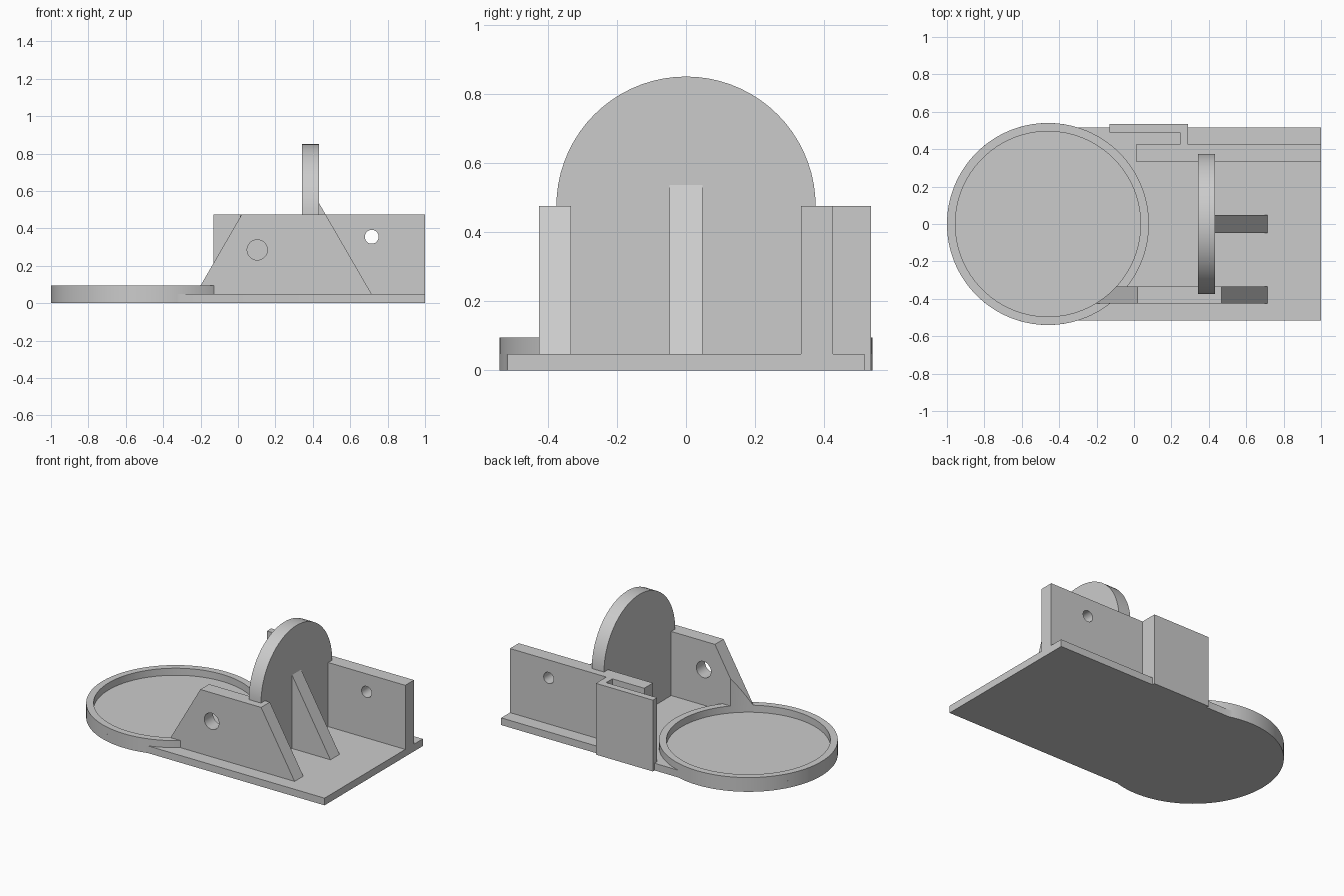
import bpy, bmesh
from math import sin, cos, acos, tau, pi

cube = bpy.data.objects.get("Cube")
if cube:
    bpy.data.objects.remove(cube, do_unlink=True)

grey = bpy.data.materials.new("plain_grey")
grey.use_nodes = True
grey.diffuse_color = (0.6, 0.6, 0.6, 1)
grey.node_tree.nodes["Principled BSDF"].inputs["Base Color"].default_value = grey.diffuse_color

# Shared dimensions
FLOOR, TOP = 0.048, 0.475
DISH_X, DISH_R, DISH_INNER = -0.46, 0.54, 0.495
HALF_Y = 0.517
WALL_IN, WALL_OUT = 0.333, 0.425


def arc(cx, cy, r, start, end, steps):
    return [(cx + r * cos(start + (end - start) * i / steps),
             cy + r * sin(start + (end - start) * i / steps)) for i in range(steps + 1)]


def circle(cx, cy, r, steps):
    return arc(cx, cy, r, 0, tau, steps)[:-1]


def prism(name, outline, axis, low, high):
    """Extrude a 2D outline along the named axis."""
    place = {"x": lambda a, b, d: (d, a, b),
             "y": lambda a, b, d: (a, d, b),
             "z": lambda a, b, d: (a, b, d)}[axis]
    bm = bmesh.new()
    face = bm.faces.new([bm.verts.new(place(a, b, low)) for a, b in outline])
    new = bmesh.ops.extrude_face_region(bm, geom=[face])["geom"]
    move = place(0, 0, high - low)
    bmesh.ops.translate(bm, vec=move, verts=[v for v in new if isinstance(v, bmesh.types.BMVert)])
    bmesh.ops.recalc_face_normals(bm, faces=bm.faces)
    mesh = bpy.data.meshes.new(name)
    bm.to_mesh(mesh)
    bm.free()
    mesh.materials.append(grey)
    obj = bpy.data.objects.new(name, mesh)
    bpy.context.collection.objects.link(obj)
    return obj


def cut(obj, cutter):
    """Subtract the cutter, bake the result and discard the cutter."""
    cutter.hide_render = True
    mod = obj.modifiers.new("cut", "BOOLEAN")
    mod.operation, mod.solver, mod.object = "DIFFERENCE", "EXACT", cutter
    bpy.context.view_layer.update()
    baked = bpy.data.meshes.new_from_object(obj.evaluated_get(bpy.context.evaluated_depsgraph_get()))
    obj.modifiers.clear()
    obj.data = baked
    bpy.data.objects.remove(cutter, do_unlink=True)


# Base: rectangle with a rounded end and a small lip under the clip
meet = acos((DISH_R ** 2 - HALF_Y ** 2) ** 0.5 / DISH_R)
outline = arc(DISH_X, 0, DISH_R, meet, tau - meet, 80)
outline += [(1, -HALF_Y), (1, HALF_Y), (0.29, HALF_Y), (0.29, 0.535), (-0.13, 0.535), (-0.13, HALF_Y)]
base = prism("base_plate", outline, "z", 0, FLOOR)

# Raised rim around the round end
rim = prism("dish_rim", circle(DISH_X, 0, DISH_R, 128), "z", FLOOR, 0.095)
cut(rim, prism("rim_cutter", circle(DISH_X, 0, DISH_INNER, 128), "z", -0.1, 0.3))

# Front wall with sloping ends, trimmed by the dish and drilled
front = prism("front_wall", [(-0.227, FLOOR), (0.715, FLOOR), (0.468, TOP), (0.02, TOP)],
              "y", -WALL_OUT, -WALL_IN)
cut(front, prism("dish_cutter", circle(DISH_X, 0, DISH_INNER, 128), "z", -0.1, 1))
cut(front, prism("front_hole_cutter", circle(0.103, 0.285, 0.054, 48), "y", -1, 0))

# Back wall with the hooked clip, drilled
back = prism("back_wall_and_clip",
             [(0.01, WALL_IN), (1, WALL_IN), (1, WALL_OUT), (0.29, WALL_OUT), (0.29, 0.535),
              (-0.13, 0.535), (-0.13, 0.49), (0.245, 0.49), (0.245, WALL_OUT), (0.01, WALL_OUT)],
             "z", FLOOR, TOP)
cut(back, prism("back_hole_cutter", circle(0.715, 0.355, 0.037, 48), "y", 0, 1))

# Upright with a half-round top
upright = prism("round_upright", arc(0, TOP, 0.375, 0, pi, 36) + [(-0.375, FLOOR), (0.375, FLOOR)],
                "x", 0.342, 0.432)

# Triangular brace behind the upright
brace = prism("brace", [(0.432, FLOOR), (0.715, FLOOR), (0.432, 0.537)], "y", -0.048, 0.048)

# Smooth the round sides, keep the edges sharp
parts = [base, rim, front, back, upright, brace]
for obj in bpy.context.view_layer.objects:
    obj.select_set(obj in parts)
bpy.context.view_layer.objects.active = base
bpy.ops.object.shade_smooth_by_angle(angle=0.5)
